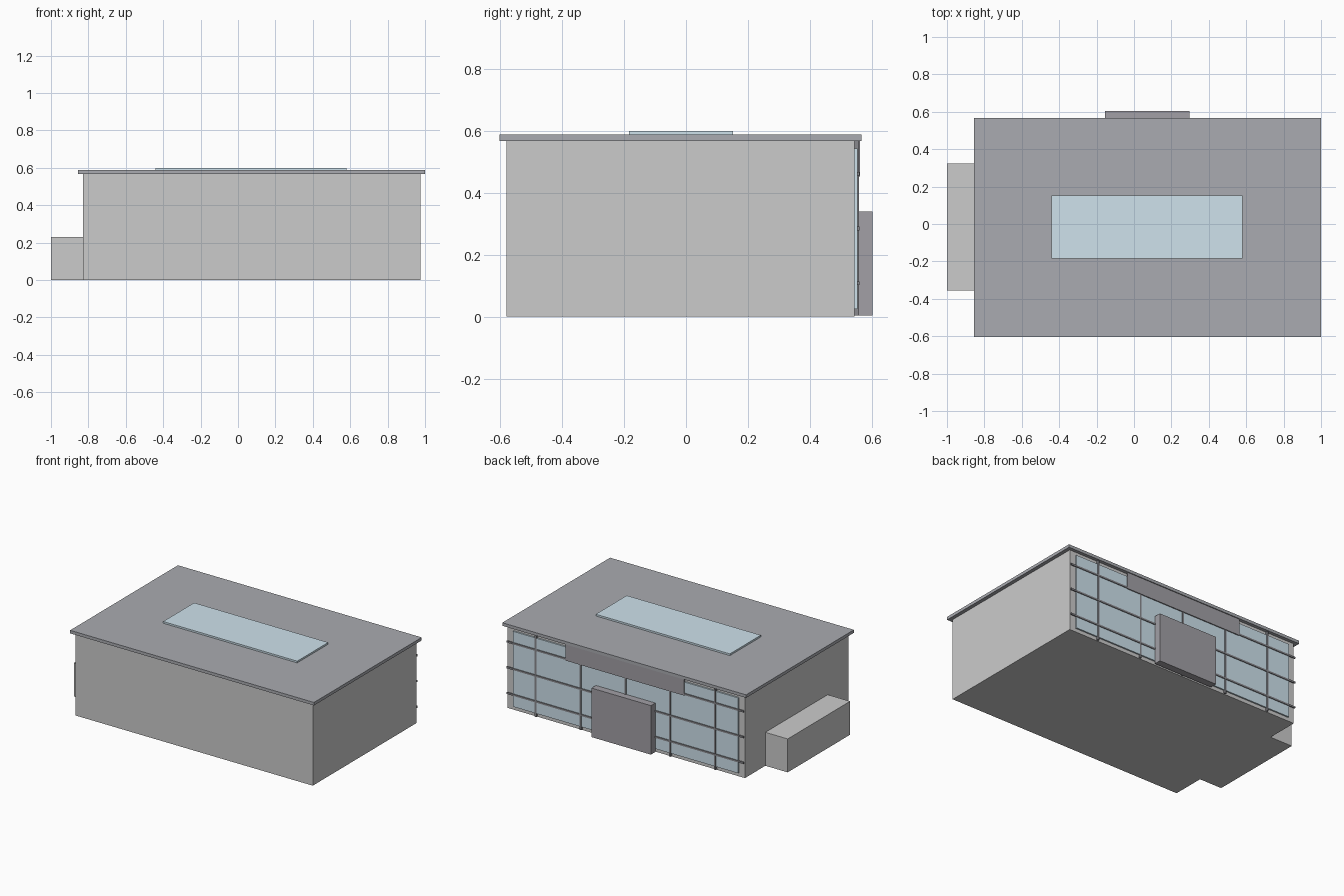
import bpy

if "Cube" in bpy.data.objects:
    bpy.data.objects.remove(bpy.data.objects["Cube"])


def material(name, rgb):
    m = bpy.data.materials.new(name)
    m.diffuse_color = (*rgb, 1)
    m.use_nodes = True
    m.node_tree.nodes["Principled BSDF"].inputs["Base Color"].default_value = m.diffuse_color
    return m


wall_mat = material("pale_wall", (0.80, 0.80, 0.82))
roof_mat = material("slate", (0.40, 0.41, 0.44))
glass_mat = material("glass", (0.62, 0.76, 0.84))
frame_mat = material("dark_frame", (0.25, 0.25, 0.27))
door_mat = material("dark_panel", (0.36, 0.35, 0.38))
annex_mat = material("concrete", (0.68, 0.68, 0.67))


def box(name, x, y, z, mat):
    """Box from (min, max) ranges on each axis."""
    ranges = (x, y, z)
    bpy.ops.mesh.primitive_cube_add(size=1, location=[(a + b) / 2 for a, b in ranges])
    ob = bpy.context.object
    ob.name = name
    ob.scale = [b - a for a, b in ranges]
    bpy.ops.object.transform_apply(location=False, rotation=False, scale=True)
    ob.data.materials.append(mat)
    return ob


# Main volume, roof slab and skylight
box("building_body", (-0.83, 0.975), (-0.58, 0.545), (0, 0.568), wall_mat)
box("roof_slab", (-0.855, 1.0), (-0.603, 0.568), (0.567, 0.588), roof_mat)
box("skylight", (-0.44, 0.58), (-0.185, 0.152), (0.587, 0.60), glass_mat)

# Low annex on the left side
box("side_annex", (-1.0, -0.829), (-0.355, 0.323), (0, 0.23), annex_mat)

# Glazed facade at the back
CX = 0.072
box("glass_facade", (CX - 0.857, CX + 0.857), (0.544, 0.555), (0.025, 0.543), glass_mat)
for i in range(5):
    x = CX + (i - 2) * 0.341
    box(f"vertical_mullion_{i + 1}", (x - 0.006, x + 0.006), (0.544, 0.559), (0.003, 0.567), frame_mat)
for i in range(3):
    z = 0.108 + i * 0.177
    box(f"horizontal_mullion_{i + 1}", (-0.83, 0.975), (0.553, 0.560), (z - 0.006, z + 0.006), frame_mat)

# Fascia above the entrance, and the entrance block
box("entrance_fascia", (CX - 0.45, CX + 0.45), (0.553, 0.562), (0.453, 0.567), door_mat)
box("entrance_block", (-0.155, 0.297), (0.554, 0.603), (0.003, 0.34), door_mat)
